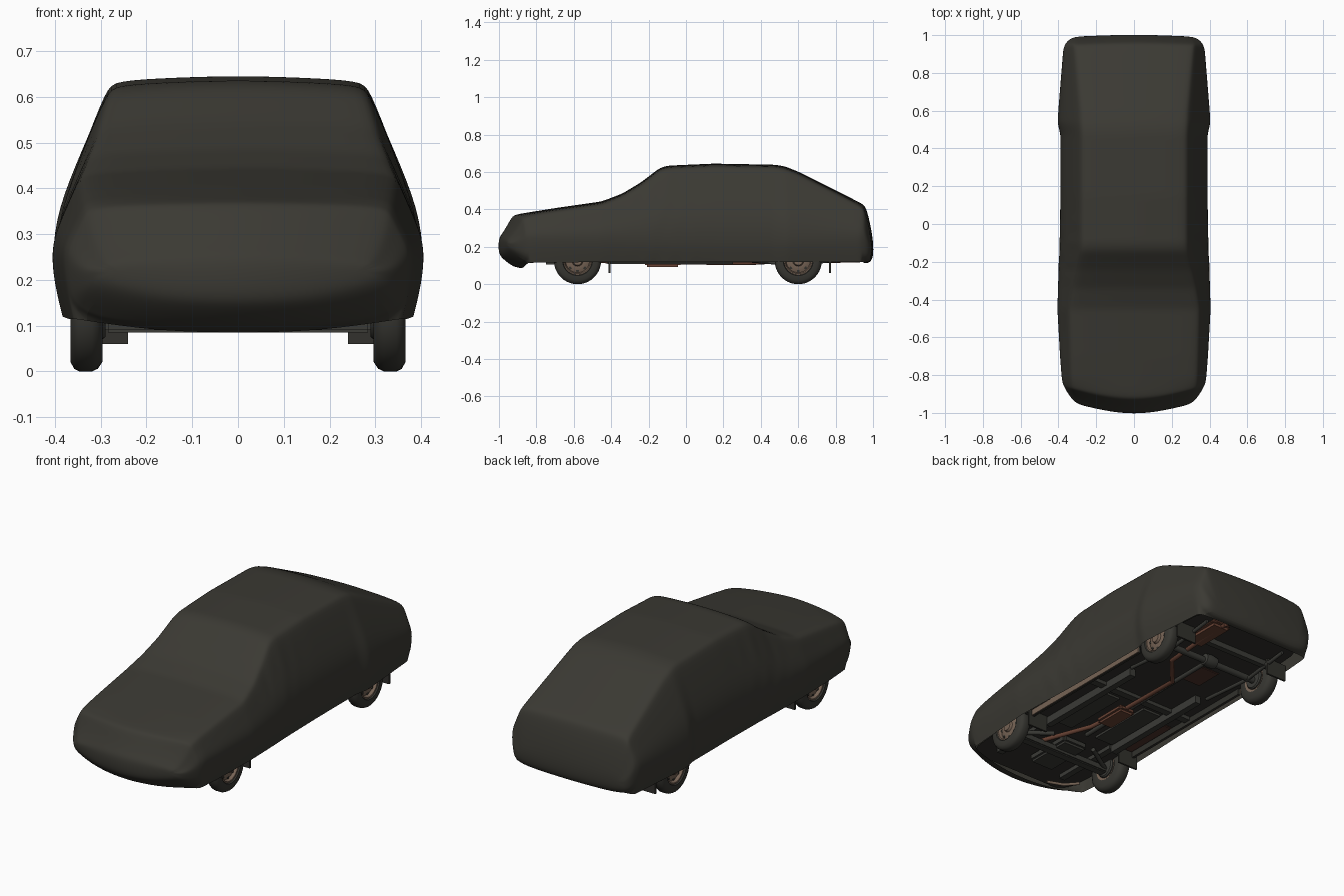
import bpy, bmesh, math
from mathutils import Vector

if "Cube" in bpy.data.objects:
    bpy.data.objects.remove(bpy.data.objects["Cube"])


def material(name, rgb):
    m = bpy.data.materials.new(name)
    m.use_nodes = True
    m.diffuse_color = (*rgb, 1)
    bsdf = m.node_tree.nodes["Principled BSDF"]
    bsdf.inputs["Base Color"].default_value = (*rgb, 1)
    bsdf.inputs["Roughness"].default_value = 0.9
    return m


CLOTH = material("cover cloth", (0.043, 0.041, 0.033))
RUBBER = material("tyre rubber", (0.038, 0.037, 0.031))
TAN = material("dusty tan metal", (0.18, 0.125, 0.09))
RUST = material("rusty exhaust", (0.14, 0.055, 0.034))
DULL_RUST = material("dull rust floor", (0.075, 0.034, 0.024))
FLOOR = material("underbody black", (0.032, 0.031, 0.026))
STEEL = material("chassis grey", (0.043, 0.043, 0.037))


def add_object(name, bm, mat, smooth=True):
    bmesh.ops.recalc_face_normals(bm, faces=bm.faces)
    mesh = bpy.data.meshes.new(name)
    bm.to_mesh(mesh)
    bm.free()
    mesh.materials.append(mat)
    ob = bpy.data.objects.new(name, mesh)
    bpy.context.collection.objects.link(ob)
    if smooth:
        bpy.ops.object.select_all(action="DESELECT")
        ob.select_set(True)
        bpy.context.view_layer.objects.active = ob
        bpy.ops.object.shade_smooth_by_angle(angle=math.radians(40))
    return ob


def box(name, mat, lo, hi, bevel=0.0):
    bm = bmesh.new()
    bmesh.ops.create_cube(bm, size=1)
    for v in bm.verts:
        v.co = [a + (b - a) * (c + 0.5) for a, b, c in zip(lo, hi, v.co)]
    if bevel:
        bmesh.ops.bevel(bm, geom=bm.edges[:], offset=bevel, segments=2, affect="EDGES")
    return add_object(name, bm, mat, False)


def side_box(name, mat, side, xs, ys, zs):
    x0, x1 = sorted(side * x for x in xs)
    return box(name, mat, (x0, ys[0], zs[0]), (x1, ys[1], zs[1]))


def tube(name, mat, points, radius):
    curve = bpy.data.curves.new(name, "CURVE")
    curve.dimensions = "3D"
    curve.bevel_depth = radius
    curve.bevel_resolution = 3
    curve.use_fill_caps = True
    spline = curve.splines.new("POLY")
    spline.points.add(len(points) - 1)
    for p, co in zip(spline.points, points):
        p.co = (*co, 1)
    curve.materials.append(mat)
    ob = bpy.data.objects.new(name, curve)
    bpy.context.collection.objects.link(ob)
    return ob


def lathe(name, mat, profile, centre, side, steps=40):
    # profile is (distance outward along the axle, radius)
    bm = bmesh.new()
    vs = [bm.verts.new((x * side, 0, r)) for x, r in profile]
    edges = [bm.edges.new(pair) for pair in zip(vs, vs[1:])]
    bmesh.ops.spin(bm, geom=vs + edges, axis=(1, 0, 0), cent=(0, 0, 0),
                   angle=math.tau, steps=steps)
    bmesh.ops.remove_doubles(bm, verts=bm.verts[:], dist=1e-4)
    bmesh.ops.translate(bm, verts=bm.verts[:], vec=centre)
    return add_object(name, bm, mat)


# Cover stations: y, top height, hem height, top half width, belly half width
STATIONS = [
    (-1.004, .245, .195, .28, .30), (-.985, .268, .17, .30, .335),
    (-.955, .318, .145, .32, .36), (-.932, .36, .13, .328, .372),
    (-.915, .371, .122, .33, .375), (-.88, .378, .115, .332, .38),
    (-.7, .407, .115, .338, .394), (-.45, .443, .12, .345, .408),
    (-.34, .485, .12, .328, .405), (-.24, .545, .12, .305, .402),
    (-.14, .622, .12, .284, .398), (-.1, .634, .12, .282, .396),
    (.15, .645, .12, .282, .392), (.48, .639, .12, .282, .392),
    (.53, .63, .12, .285, .408), (.6, .602, .12, .287, .404),
    (.935, .434, .12, .315, .376), (.956, .42, .118, .317, .368),
    (.97, .385, .118, .315, .362), (.988, .31, .125, .305, .346),
    (1.002, .22, .155, .28, .315),
]


def half_section(y, zt, zb, wt, ws):
    zs = min(.25, zb + (zt - zb) * .5)
    edge = zt - min(.027, (zt - zs) * .5)
    height = edge - zs
    sag = .03 if y < 0 else .005
    pts = [(ws * .12, zb - sag), (ws * .5, zb - sag * .85),
           (ws * .94, zb), (ws * .98, (zb + zs) / 2), (ws, zs)]
    for t, bulge in ((.3, .07), (.65, .045)):
        pts.append((ws + (wt - ws) * t + bulge * height, zs + height * t))
    pts += [(wt + .005, edge), (wt - .014, zt - .01), (wt * .5, zt - .003), (wt * .12, zt)]
    # shallow pleats hanging from the windscreen pillar
    window = max(0, 1 - abs(y + .17) / .28) * max(0, zt - .42) * 4
    pts = [(x + (.005 * window * math.sin(55 * (y + .5 * z)) if zb < z < zt - .04 else 0), z)
           for x, z in pts]
    # nose bows in plan, tail only slightly
    bow = .05 * min(1, max(0, (-.82 - y) / .12)) - .009 * min(1, max(0, (y - .9) / .08))
    return [Vector((x, y + bow * (x / .3) ** 2, z)) for x, z in pts]


def build_cover():
    rows = []
    for a, b in zip(STATIONS, STATIONS[1:]):
        steps = max(1, round((b[0] - a[0]) / .035))
        rows += [[p + (q - p) * i / steps for p, q in zip(a, b)] for i in range(steps)]
    rows.append(STATIONS[-1])
    bm = bmesh.new()
    rings = []
    for row in rows:
        half = half_section(*row)
        ring = half + [Vector((-p.x, p.y, p.z)) for p in reversed(half)]
        rings.append([bm.verts.new(p) for p in ring])
    n = len(rings[0])
    for row, r, s in zip(rows, rings, rings[1:]):
        # the cloth tucks under the car only at its two ends
        tucked = row[0] < -.88 or row[0] > .95
        for i in range(n) if tucked else range(2, n - 3):
            j = (i + 1) % n
            bm.faces.new((r[i], r[j], s[j], s[i]))
    for r in (rings[0], rings[-1]):
        left, right = r[:n // 2], r[:n // 2 - 1:-1]
        bm.faces.new((left[0], left[-1], right[-1], right[0]))
        for h in (left, right):
            bm.faces.new((h[0], h[1], h[-2], h[-1]))
            bm.faces.new(h[1:-1])
    bmesh.ops.delete(bm, geom=[v for v in bm.verts if not v.link_faces], context="VERTS")
    ob = add_object("car_cover", bm, CLOTH)
    for p in ob.data.polygons:
        p.use_smooth = True
    sub = ob.modifiers.new("soften", "SUBSURF")
    sub.levels = sub.render_levels = 2


build_cover()

# Floor pan follows the hem outline, leaving a gap to the cloth
bm = bmesh.new()
outline = [(s[4] * .85, s[0] * .93) for s in STATIONS]
outline += [(-x, y) for x, y in reversed(outline)]
bm.faces.new([bm.verts.new((x, y, .15)) for x, y in outline])
add_object("floor_pan", bm, FLOOR, False)
tube("front_bumper_end", TAN, [(-.15, -.87, .115), (-.24, -.845, .12), (-.3, -.79, .125)], .008)

# Wheels, mudflaps, sills and rails on both sides
TYRE = [(-.068, .07), (-.068, .105), (-.058, .12), (-.045, .126), (-.018, .126),
        (-.006, .12), (.002, .105), (.002, .08), (-.008, .074)]
RIM = [(-.06, .05), (-.066, .072), (-.03, .072), (-.004, .079), (-.006, .07),
       (-.022, .064), (-.014, .045), (-.014, .03), (-.002, .024), (-.002, 0)]
DRUM = [(-.075, 0), (-.075, .05), (-.068, .056), (-.04, .056)]
for side, word in ((1, "left"), (-1, "right")):
    for y, end in ((-.58, "front"), (.6, "rear")):
        centre = Vector((side * .364, y, .126))
        lathe(f"{end}_{word}_tyre", RUBBER, TYRE, centre, side)
        lathe(f"{end}_{word}_rim", TAN, RIM, centre, side)
        lathe(f"{end}_{word}_brake_drum", STEEL, DRUM, centre, side, 24)
        for k in range(8):
            a = math.tau * k / 8
            spot = centre + Vector((-side * .016, math.cos(a) * .054, math.sin(a) * .054))
            lathe(f"{end}_{word}_rim_hole", FLOOR, [(0, 0), (0, .008), (-.012, .008)],
                  spot, side, 10)
        flap = y + .165
        side_box(f"{end}_{word}_mudflap", FLOOR, side, (.24, .36), (flap, flap + .01), (.06, .15))
    # painted sill outside, black seam inside
    side_box(f"{word}_sill", TAN, side, (.337, .342), (-.42, .44), (.119, .155))
    side_box(f"{word}_sill_seam", FLOOR, side, (.325, .337), (-.42, .44), (.117, .155))
    side_box(f"{word}_chassis_rail", STEEL, side, (.2, .235), (-.42, .25), (.108, .152))
    side_box(f"{word}_engine_rail", STEEL, side, (.19, .225), (-.82, -.42), (.128, .152))
    tube(f"{word}_leaf_spring", STEEL,
         [(side * .25, .28, .13), (side * .25, .6, .105), (side * .25, .88, .14)], .01)
    tube(f"{word}_control_arm", STEEL,
         [(side * .3, -.58, .11), (side * .13, -.48, .125)], .012)
    side_box(f"{word}_floor_panel", STEEL, side, (.08, .19), (-.4, -.02), (.138, .152))
box("right_rusty_panel", DULL_RUST, (-.32, -.4, .142), (-.24, -.08, .152), .004)
box("centre_rusty_panel", DULL_RUST, (-.15, .34, .142), (-.02, .5, .152), .004)

# Axles and cross members
tube("rear_axle", STEEL, [(-.3, .6, .115), (.3, .6, .115)], .018)
lathe("differential", STEEL, [(-.05, 0), (-.035, .03), (0, .035), (.035, .03), (.05, 0)],
      (0, .6, .12), 1, 20)
box("front_crossmember", STEEL, (-.29, -.61, .085), (.29, -.56, .125), .006)
box("centre_crossmember", STEEL, (-.32, .02, .13), (.32, .06, .152))
box("rear_crossmember", STEEL, (-.3, .72, .12), (.3, .75, .152))
box("engine_sump", STEEL, (-.09, -.76, .105), (.06, -.48, .152), .012)
tube("drive_shaft", STEEL, [(-.02, -.4, .135), (0, .57, .125)], .012)

# Exhaust
tube("exhaust_pipe", RUST, [(.14, -.64, .13), (.12, -.55, .125), (.03, -.3, .122),
                            (.02, -.1, .118), (.02, .33, .113), (.15, .48, .122),
                            (.17, .75, .125), (.17, .93, .128)], .012)
box("centre_silencer", RUST, (-.035, -.22, .092), (.065, -.03, .13), .012)
box("rear_silencer", RUST, (.12, .68, .115), (.24, .92, .15), .014)
